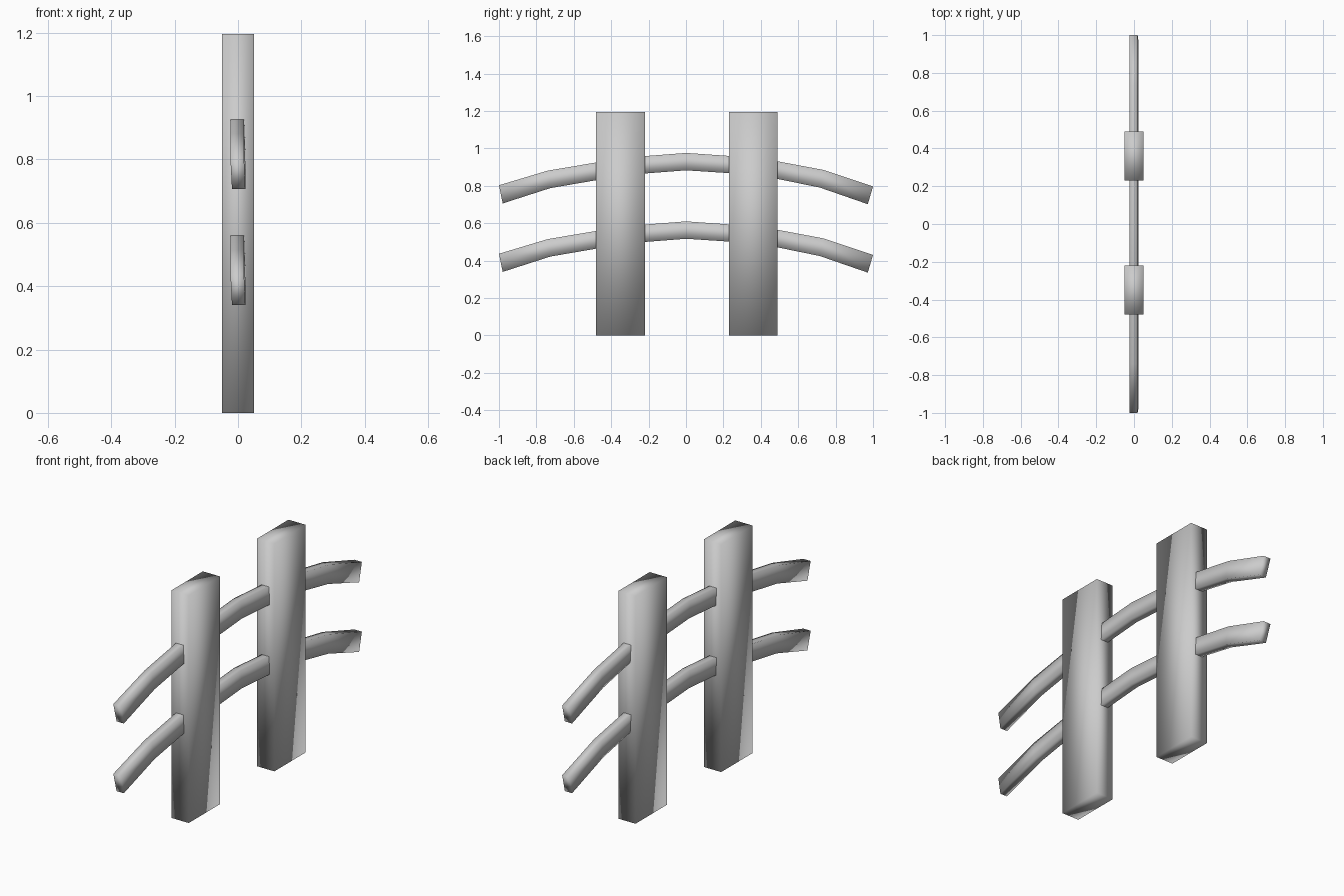
import bpy, bmesh

if "Cube" in bpy.data.objects:
    bpy.data.objects.remove(bpy.data.objects["Cube"])


def make_object(name, bm):
    bmesh.ops.recalc_face_normals(bm, faces=bm.faces[:])
    for f in bm.faces:
        f.smooth = True
    mesh = bpy.data.meshes.new(name)
    bm.to_mesh(mesh)
    bm.free()
    ob = bpy.data.objects.new(name, mesh)
    bpy.context.collection.objects.link(ob)
    return ob


def post(name, y0, y1, height=1.195, half=0.05):
    bm = bmesh.new()
    bmesh.ops.create_cube(bm, size=1)
    for v in bm.verts:
        v.co = (v.co.x * 2 * half, (y0 + y1) / 2 + v.co.y * (y1 - y0),
                (v.co.z + 0.5) * height)
    return make_object(name, bm)


# Bowed rail stations: top edge (y, z), bottom edge (y, z)
STATIONS = [
    ((-1.0, 0.803), (-0.98, 0.706)),
    ((-0.74, 0.881), (-0.725, 0.788)),
    ((-0.48, 0.925), (-0.475, 0.831)),
    ((-0.22, 0.959), (-0.22, 0.866)),
    ((0.0, 0.976), (0.0, 0.883)),
    ((0.23, 0.960), (0.23, 0.868)),
    ((0.49, 0.931), (0.485, 0.838)),
    ((0.735, 0.885), (0.715, 0.791)),
    ((1.0, 0.797), (0.972, 0.702)),
]


def rail(name, dz):
    bm = bmesh.new()
    rings = []
    for (ty, tz), (by, bz) in STATIONS:
        # cross-section leans slightly, as hand-nailed boards do
        pts = [(-0.024, ty, tz), (0.019, ty, tz), (0.023, by, bz), (-0.019, by, bz)]
        rings.append([bm.verts.new((x, y, z + dz)) for x, y, z in pts])
    for a, b in zip(rings, rings[1:]):
        for i in range(4):
            j = (i + 1) % 4
            bm.faces.new((a[i], a[j], b[j], b[i]))
    bm.faces.new(rings[0])
    bm.faces.new(rings[-1])
    return make_object(name, bm)


# Upright posts
post("post_left", -0.48, -0.22)
post("post_right", 0.23, 0.49)

# Upper and lower bowed rails
rail("rail_upper", 0.0)
rail("rail_lower", -0.366)
